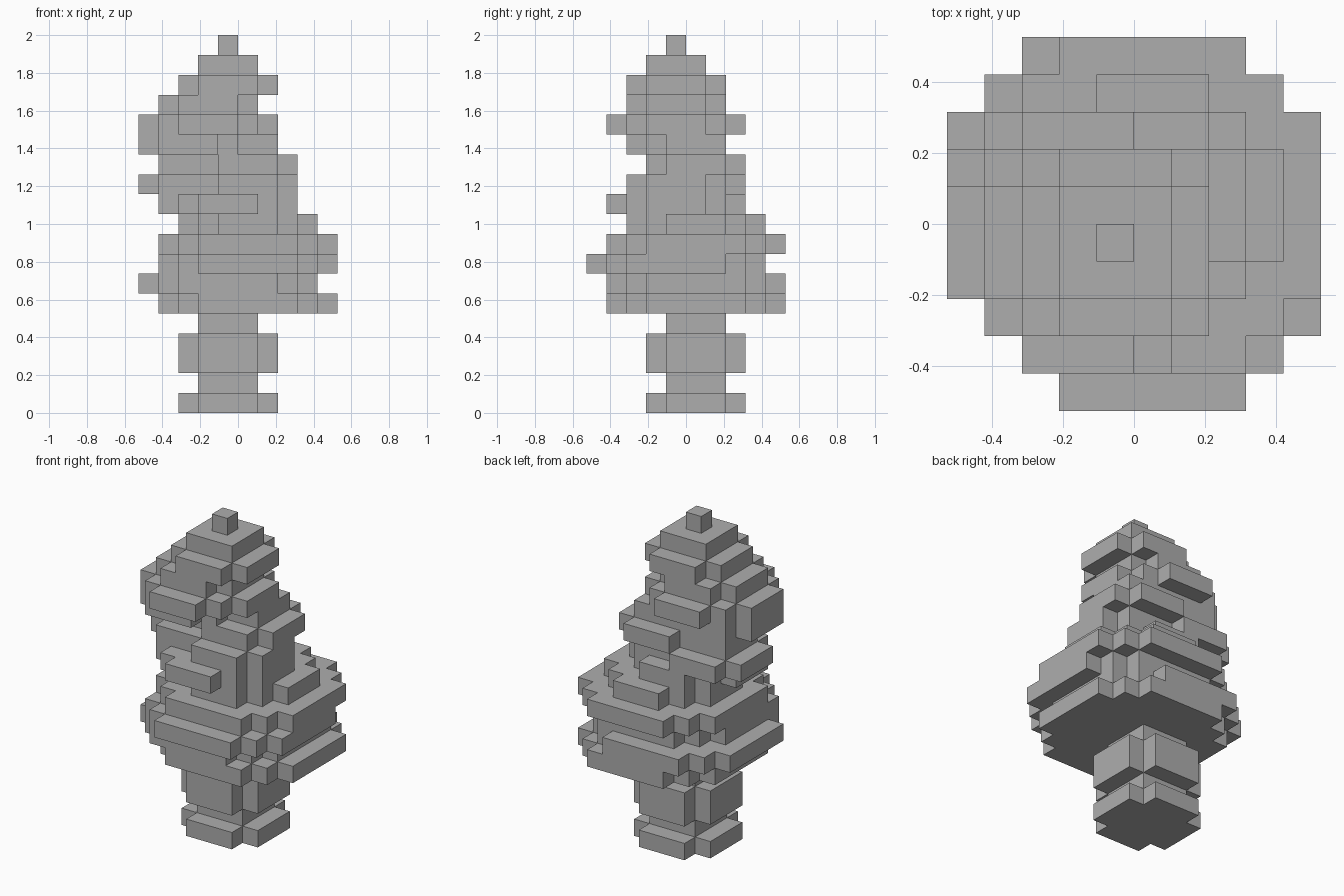
import bpy
import bmesh
from mathutils import Vector

old = bpy.data.objects.get("Cube")
if old:
    bpy.data.objects.remove(old, do_unlink=True)

UNIT = 2 / 19  # edge of one block

grey = bpy.data.materials.new("plain_grey")
grey.use_nodes = True
grey.diffuse_color = (0.42, 0.42, 0.42, 1)
bsdf = next(n for n in grey.node_tree.nodes if n.type == "BSDF_PRINCIPLED")
bsdf.inputs["Base Color"].default_value = grey.diffuse_color

# Each part is a stack of blocky discs: (layer, diameter, centre block x, y)
PARTS = {
    "trunk": [(0, 5, -1, 0), (1, 3, -1, 0), (2, 5, -1, 0),
              (3, 5, -1, 0), (4, 3, -1, 0)],
    "lower_foliage": [(5, 9, 0, 0), (6, 9, -1, 0), (7, 9, 0, -1),
                      (8, 9, 0, 0), (9, 7, 0, 0), (10, 7, -1, -1),
                      (11, 5, 0, -1), (12, 5, 0, 0), (13, 3, 0, 0)],
    "upper_foliage": [(11, 5, -3, 0), (12, 3, -3, 0), (13, 5, -3, -1),
                      (14, 7, -2, -1), (15, 5, -2, -1), (16, 5, -1, -1),
                      (17, 3, -1, -1), (18, 1, -1, -1)],
}


def disc(z, diameter, cx, cy):
    """Blocks of a round layer."""
    r = diameter // 2
    span = range(-r, r + 1)
    return {(cx + i, cy + j, z) for i in span for j in span
            if i * i + j * j <= (diameter / 2) ** 2}


def build(name, cells, solid):
    """Mesh of the outer faces of a set of blocks."""
    bm = bmesh.new()
    verts = {}

    def corner(p):
        key = tuple(round(c) for c in p)
        if key not in verts:
            verts[key] = bm.verts.new(Vector(key) * UNIT)
        return verts[key]

    for cell in sorted(cells):
        for axis in range(3):
            u, v = Vector((0, 0, 0)), Vector((0, 0, 0))
            u[(axis + 1) % 3] = 1
            v[(axis + 2) % 3] = 1
            for side in (0, 1):
                beside = list(cell)
                beside[axis] += 2 * side - 1
                if tuple(beside) in solid:
                    continue
                o = Vector(cell)
                o[axis] += side
                loop = [o, o + u, o + u + v, o + v]
                if not side:
                    loop.reverse()
                bm.faces.new([corner(p) for p in loop])
    mesh = bpy.data.meshes.new(name)
    bm.to_mesh(mesh)
    bm.free()
    mesh.materials.append(grey)
    bpy.context.scene.collection.objects.link(bpy.data.objects.new(name, mesh))


# Blocks of every part, each block owned by one part only
solid = set()
blocks = {}
for name, layers in PARTS.items():
    cells = set().union(*(disc(*layer) for layer in layers))
    blocks[name] = cells - solid
    solid |= cells

for name, cells in blocks.items():
    build(name, cells, solid)
